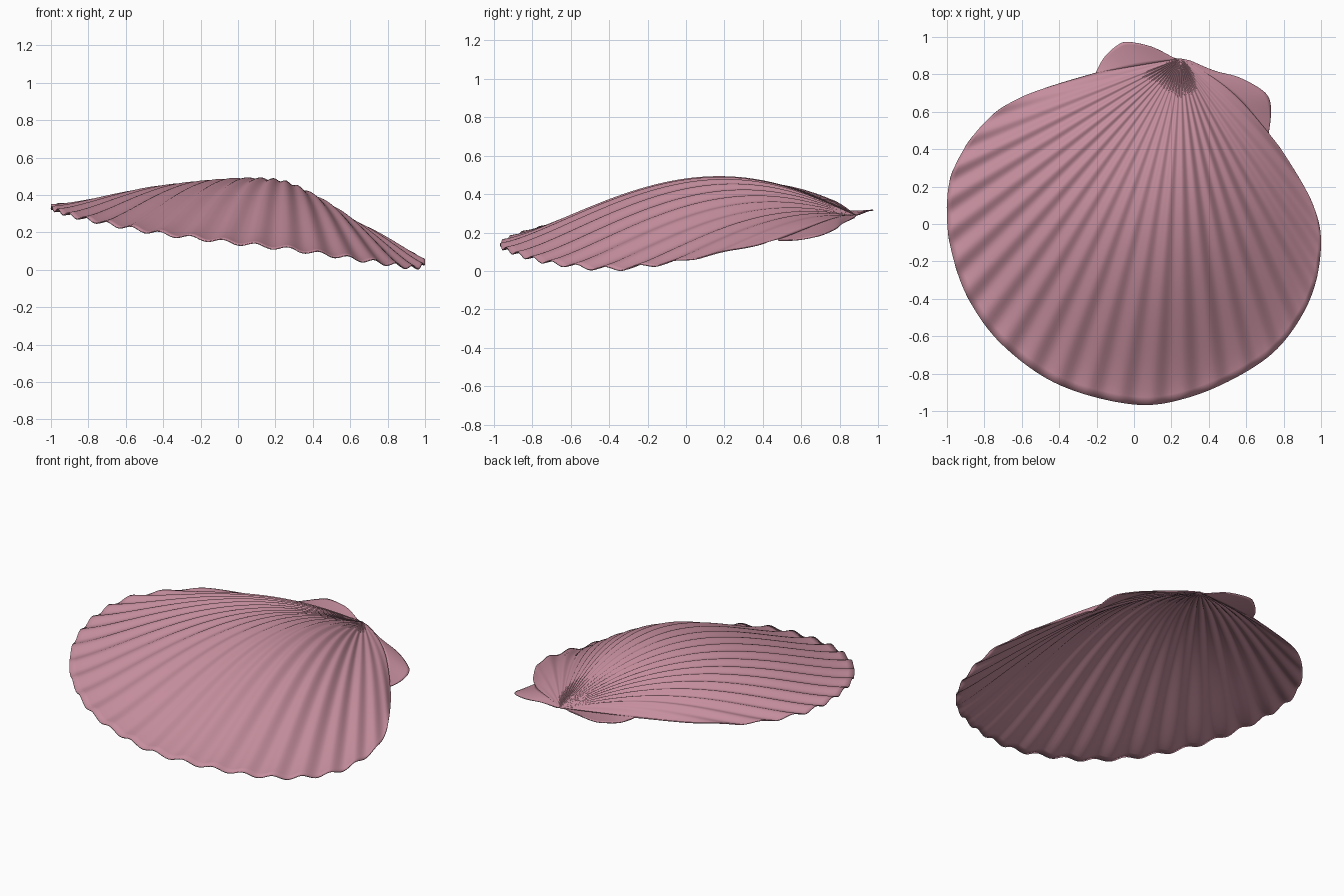
import bpy, bmesh, math
from mathutils import Vector

if "Cube" in bpy.data.objects:
    bpy.data.objects.remove(bpy.data.objects["Cube"])

UMBO = Vector((0.25, 0.885, 0.29))
RIBS = 24
# rim control points, left hinge round the front to right hinge: x, y, z, arch height
RIM = [(-0.2, 0.81, 0.325, 0.0), (-0.6, 0.68, 0.345, 0.02), (-0.82, 0.52, 0.345, 0.06),
       (-0.97, 0.28, 0.345, 0.09), (-1.0, 0.05, 0.335, 0.12), (-0.97, -0.17, 0.32, 0.145),
       (-0.88, -0.41, 0.29, 0.17), (-0.7, -0.65, 0.25, 0.2), (-0.4, -0.86, 0.195, 0.235),
       (0.0, -0.965, 0.145, 0.255), (0.3, -0.925, 0.11, 0.25), (0.6, -0.79, 0.065, 0.21),
       (0.8, -0.63, 0.035, 0.17), (0.95, -0.38, 0.015, 0.12), (1.0, -0.1, 0.045, 0.085),
       (0.95, 0.12, 0.085, 0.06), (0.8, 0.38, 0.14, 0.04), (0.72, 0.48, 0.165, 0.03)]
LEFT_EAR = [(0.22, 0.885, 0.29), (0.1, 0.945, 0.315), (-0.03, 0.973, 0.32),
            (-0.09, 0.955, 0.318), (-0.16, 0.89, 0.312), (-0.205, 0.81, 0.32)]
RIGHT_EAR = [(0.3, 0.875, 0.28), (0.43, 0.82, 0.25), (0.56, 0.785, 0.225), (0.68, 0.72, 0.195),
             (0.725, 0.665, 0.18), (0.732, 0.58, 0.165), (0.72, 0.48, 0.16)]


def spline(pts, t):
    """Catmull-Rom curve through points, t in 0..1."""
    n = len(pts) - 1
    i = min(int(t * n), n - 1)
    u = t * n - i
    p = [pts[min(max(k, 0), n)] for k in (i - 1, i, i + 1, i + 2)]
    return [0.5 * (2 * b + (c - a) * u + (2 * a - 5 * b + 4 * c - d) * u * u
                   + (3 * b - a - 3 * c + d) * u ** 3) for a, b, c, d in zip(*p)]


def arch(s):
    return s ** 1.15 * (1 - s) ** 1.5 / 0.163


def angle(x, y):
    return math.atan2(y - UMBO.y, x - UMBO.x) % (2 * math.pi)


A0, A1 = angle(*RIM[0][:2]), angle(*RIM[-1][:2])


def body(t, s):
    """Point on the valve: t around the rim, s from umbo to rim."""
    x, y, z, h = spline(RIM, t)
    a = (angle(x, y) - A0) / (A1 - A0)
    p = UMBO.lerp(Vector((x, y, z)), s)
    fade = max(0.0, min(1.0, a * 8, (1 - a) * 8))
    p.z += h * arch(s) + 0.011 * fade * s ** 0.6 * math.cos(2 * math.pi * RIBS * a)
    # bow the hinge edges outward near the beak
    bow = 0.03 * math.sin(math.pi * s) * max(0.0, (a - 0.85) / 0.15)
    return p + Vector((bow, bow, 0))


def sheet(name, func, nu, nv, mat):
    bm = bmesh.new()
    g = [[bm.verts.new(func(i / nu, j / nv)) for j in range(nv + 1)] for i in range(nu + 1)]
    for i in range(nu):
        for j in range(nv):
            bm.faces.new((g[i][j], g[i + 1][j], g[i + 1][j + 1], g[i][j + 1]))
    bmesh.ops.remove_doubles(bm, verts=bm.verts, dist=1e-5)
    bmesh.ops.recalc_face_normals(bm, faces=bm.faces)
    bm.normal_update()
    if sum(f.normal.z * f.calc_area() for f in bm.faces) < 0:
        bmesh.ops.reverse_faces(bm, faces=bm.faces)
    me = bpy.data.meshes.new(name)
    bm.to_mesh(me)
    bm.free()
    me.materials.append(mat)
    me.shade_smooth()
    ob = bpy.data.objects.new(name, me)
    bpy.context.collection.objects.link(ob)
    sol = ob.modifiers.new("thickness", 'SOLIDIFY')
    sol.thickness = 0.006
    sol.offset = -1
    return ob


def ear(outline, t):
    """Flap between the valve's hinge edge and an outline."""
    def f(u, v):
        return body(t, u).lerp(Vector(spline(outline, u)), v)
    return f


pink = bpy.data.materials.new("shell_pink")
pink.diffuse_color = (0.56, 0.27, 0.34, 1)
pink.use_nodes = True
pink.node_tree.nodes["Principled BSDF"].inputs["Base Color"].default_value = pink.diffuse_color

# ribbed valve and the two hinge ears
sheet("ribbed_valve", body, 340, 44, pink)
sheet("left_ear", ear(LEFT_EAR, 0.0), 32, 8, pink)
sheet("right_ear", ear(RIGHT_EAR, 1.0), 32, 8, pink)
